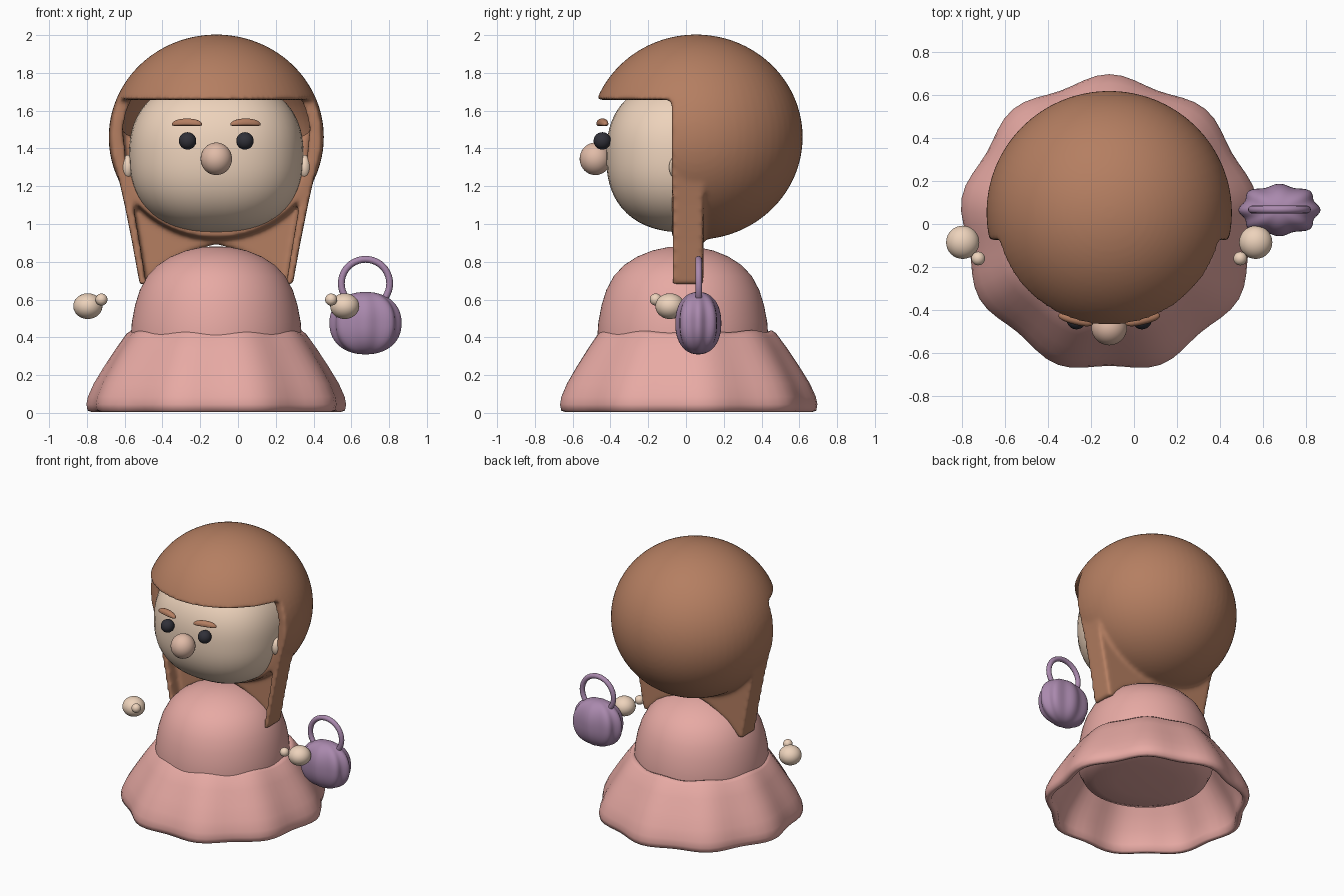
import bpy, bmesh
from math import sin, cos, pi, radians
from mathutils import Vector, Matrix

if "Cube" in bpy.data.objects:
    bpy.data.objects.remove(bpy.data.objects["Cube"])

CX = -0.115  # axis of the figure


def material(name, rgb):
    m = bpy.data.materials.new(name)
    m.diffuse_color = (*rgb, 1)
    m.use_nodes = True
    m.node_tree.nodes["Principled BSDF"].inputs["Base Color"].default_value = m.diffuse_color
    return m


HAIR = material("hair_brown", (0.46, 0.21, 0.12))
PINK = material("dress_pink", (0.80, 0.40, 0.37))
SKIN = material("skin", (0.85, 0.65, 0.50))
NOSE = material("nose_skin", (0.75, 0.50, 0.39))
PURPLE = material("bag_purple", (0.40, 0.25, 0.42))
DARK = material("eye_dark", (0.03, 0.03, 0.04))


def finish(name, bm, mat, smooth=True):
    bmesh.ops.recalc_face_normals(bm, faces=bm.faces)
    me = bpy.data.meshes.new(name)
    bm.to_mesh(me)
    bm.free()
    ob = bpy.data.objects.new(name, me)
    bpy.context.collection.objects.link(ob)
    if mat:
        me.materials.append(mat)
    me.polygons.foreach_set("use_smooth", [smooth] * len(me.polygons))
    return ob


def ball(name, loc, radii, mat, p=2.0, seg=32, shape=None, turn=0):
    """Ellipsoid; p above 2 squares it off, shape edits unit vectors."""
    bm = bmesh.new()
    bmesh.ops.create_uvsphere(bm, u_segments=seg, v_segments=seg * 3 // 4, radius=1)
    rot = Matrix.Rotation(turn, 3, 'Z')
    for v in bm.verts:
        n = sum(abs(c) ** p for c in v.co) ** (1 / p)
        d = v.co / n
        if shape:
            d = shape(d)
        v.co = rot @ Vector([d[i] * radii[i] for i in range(3)]) + Vector(loc)
    return finish(name, bm, mat)


def lathe(name, profile, cy, mat, seg=72, wave=None):
    bm = bmesh.new()
    rings = []
    for r, z in profile:
        ring = []
        for i in range(seg):
            a = 2 * pi * i / seg
            dr, dz = wave(a, z) if wave else (0, 0)
            ring.append(bm.verts.new((CX + (r + dr) * cos(a), cy + (r + dr) * sin(a), z + dz)))
        rings.append(ring)
    for a, b in zip(rings, rings[1:]):
        for i in range(seg):
            j = (i + 1) % seg
            bm.faces.new((a[i], a[j], b[j], b[i]))
    bmesh.ops.remove_doubles(bm, verts=bm.verts, dist=1e-5)
    return finish(name, bm, mat)


def slab(name, pts, side, y0, y1):
    """Outline in x/z, extruded along y, on one side of the axis."""
    bm = bmesh.new()
    f = bm.faces.new([bm.verts.new((CX + side * x, y0, z)) for x, z in pts])
    ext = bmesh.ops.extrude_face_region(bm, geom=[f])["geom"]
    vs = [g for g in ext if isinstance(g, bmesh.types.BMVert)]
    bmesh.ops.translate(bm, verts=vs, vec=(0, y1 - y0, 0))
    return finish(name, bm, HAIR)


# head
ball("head", (CX, 0.01, 1.36), (0.462, 0.432, 0.405), SKIN, p=2.4, seg=48)

# hair: hollow ball with the face opening cut away
hair = ball("hair", (CX, 0.053, 1.46), (0.57, 0.565, 0.543), HAIR, seg=64)
inner = ball("hair_inner_cutter", (CX, 0.053, 1.46), (0.51, 0.505, 0.49), None, seg=48)
bm = bmesh.new()
bmesh.ops.create_cube(bm, size=1, matrix=Matrix.Translation((CX, -0.575, 1.157))
                      @ Matrix.Diagonal((2, 1, 1, 1)))
opening = finish("face_opening_cutter", bm, None, False)
for cutter in (inner, opening):
    cutter.hide_render = True
    m = hair.modifiers.new("cut", 'BOOLEAN')
    m.operation, m.object, m.solver = 'DIFFERENCE', cutter, 'EXACT'

# hair: side strands and the thin curtain behind them
outer = [(0.55, 1.5), (0.53, 1.3), (0.485, 1.1), (0.445, 0.9), (0.405, 0.68)]
rim = [(0.37, 0.68), (0.405, 0.9), (0.44, 1.1), (0.475, 1.3), (0.495, 1.5)]
web = [(0.37, 0.68), (0.28, 0.77), (0.12, 0.86), (-0.02, 0.9), (-0.02, 1.3)]
locks = []
for s in (-1, 1):
    locks.append(slab("strand", outer + rim, s, -0.07, 0.092))
    locks.append(slab("curtain", outer + web, s, 0.03, 0.092))

# fuse the hair into one soft shape
bpy.ops.object.select_all(action='DESELECT')
hair.select_set(True)
bpy.context.view_layer.objects.active = hair
bpy.ops.object.convert(target='MESH')
for o in (inner, opening):
    bpy.data.objects.remove(o)
for o in locks:
    o.select_set(True)
bpy.ops.object.join()
m = hair.modifiers.new("fuse", 'REMESH')
m.mode, m.voxel_size, m.use_smooth_shade = 'VOXEL', 0.014, True
m = hair.modifiers.new("soften", 'SMOOTH')
m.factor, m.iterations = 0.5, 6

# dress bodice: closed dome
lathe("bodice", [(0, 0.882), (0.08, 0.877), (0.16, 0.86), (0.24, 0.828), (0.31, 0.783),
                 (0.365, 0.725), (0.405, 0.65), (0.43, 0.57), (0.447, 0.48), (0.453, 0.40),
                 (0.45, 0.30), (0.42, 0.24), (0.34, 0.21), (0.2, 0.20), (0, 0.195)],
      -0.017, PINK)


# skirt: hollow flared shell with nine soft folds
def folds(a, z):
    c = cos(9 * (a - pi / 2))
    low = max(0, 1 - z / 0.44)
    return 0.02 * c * low ** 0.7, 0.006 * c * (1 - low)


lathe("skirt", [(0.43, 0.425), (0.452, 0.432), (0.475, 0.415), (0.53, 0.335), (0.59, 0.24),
                (0.64, 0.155), (0.67, 0.085), (0.677, 0.045), (0.67, 0.012), (0.65, 0.005),
                (0.63, 0.012), (0.625, 0.06), (0.595, 0.15), (0.54, 0.24), (0.48, 0.33),
                (0.435, 0.39), (0.43, 0.425)], 0, PINK, wave=folds)


# face and hands, mirrored
def brow_shape(d):
    z = d.z * (0.55 if d.z < 0 else 1.1)
    return Vector((d.x, d.y, z - 0.25 * d.x * d.x))


ball("nose", (CX, -0.48, 1.345), (0.083, 0.083, 0.086), NOSE)
for s, side in ((-1, "left"), (1, "right")):
    ball(side + "_eye", (CX + s * 0.152, -0.443, 1.44), (0.046,) * 3, DARK, seg=24)
    ball(side + "_eyebrow", (CX + s * 0.155, -0.443, 1.532), (0.083, 0.024, 0.024), HAIR,
         p=2.3, seg=24, shape=brow_shape, turn=s * radians(14))
    ball(side + "_ear", (CX + s * 0.468, -0.04, 1.3), (0.035, 0.05, 0.065), SKIN, seg=24)
    ball(side + "_hand", (CX + s * 0.68, -0.085, 0.565), (0.077, 0.077, 0.068), SKIN)
    ball(side + "_thumb", (CX + s * 0.608, -0.16, 0.60), (0.032,) * 3, SKIN, seg=20)


# pleated handbag
def pleats(d):
    from_axis = (d.x * d.x + d.y * d.y) ** 0.5
    k = 1.0
    if from_axis > 1e-4:
        a = (d / from_axis)
        c8 = 1 - 8 * a.x ** 2 * a.y ** 2  # cos(4a)
        k += 0.06 * (2 * c8 * c8 - 1) * from_axis
    return Vector((d.x * k, d.y * k, d.z))


ball("handbag", (0.675, 0.065, 0.475), (0.18, 0.115, 0.165), PURPLE, p=2.25, seg=64, shape=pleats)

# handbag handle
bpy.ops.mesh.primitive_torus_add(major_radius=0.128, minor_radius=0.018, major_segments=40,
                                 minor_segments=12, location=(0.675, 0.067, 0.685),
                                 rotation=(pi / 2, 0, 0))
handle = bpy.context.object
handle.name = "handbag_handle"
handle.data.materials.append(PURPLE)
bpy.ops.object.shade_smooth()
